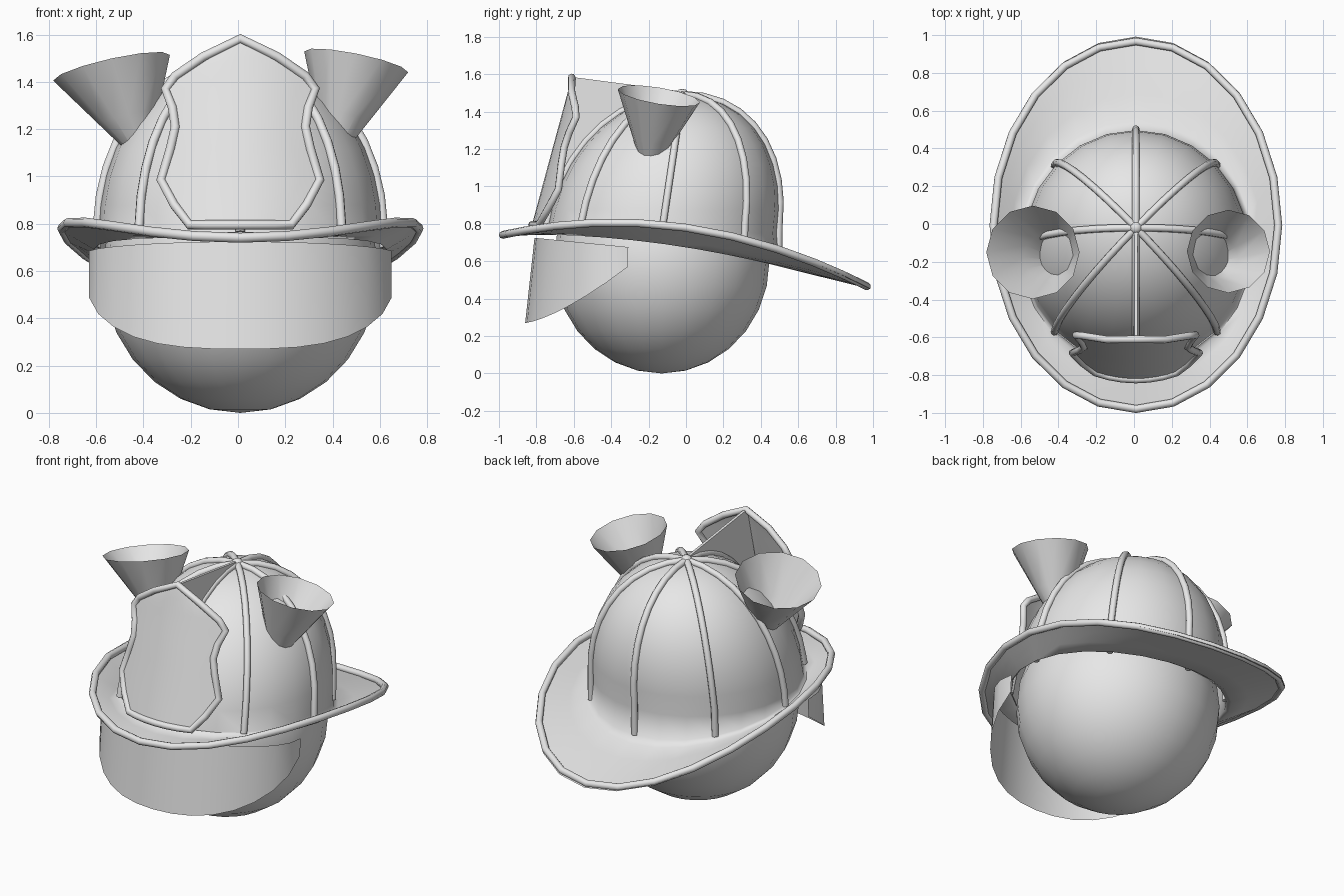
import bpy
import bmesh
from math import sin, cos, pi, radians
from mathutils import Vector

if "Cube" in bpy.data.objects:
    bpy.data.objects.remove(bpy.data.objects["Cube"])

SIDES = 24
MID = 0.01  # centre line of the helmet; the cones are uneven
GREY = (0.8, 0.8, 0.8, 1)
grey = bpy.data.materials.new("light grey")
grey.use_nodes = True
grey.diffuse_color = GREY
grey.node_tree.nodes["Principled BSDF"].inputs["Base Color"].default_value = GREY


def finish(obj, angle=40):
    obj.data.materials.clear()
    obj.data.materials.append(grey)
    bpy.ops.object.select_all(action="DESELECT")
    obj.select_set(True)
    bpy.context.view_layer.objects.active = obj
    bpy.ops.object.shade_smooth_by_angle(angle=radians(angle))
    return obj


def loft(name, rows, closed=False, angle=40):
    """Skin a list of equally long point rows."""
    bm = bmesh.new()
    grid = [[bm.verts.new(p) for p in row] for row in rows]
    n = len(rows[0])
    for a, b in zip(grid, grid[1:]):
        for i in range(n if closed else n - 1):
            j = (i + 1) % n
            bm.faces.new((a[i], a[j], b[j], b[i]))
    bmesh.ops.remove_doubles(bm, verts=bm.verts, dist=0.0005)
    bmesh.ops.recalc_face_normals(bm, faces=bm.faces)
    mesh = bpy.data.meshes.new(name)
    bm.to_mesh(mesh)
    bm.free()
    obj = bpy.data.objects.new(name, mesh)
    bpy.context.collection.objects.link(obj)
    return finish(obj, angle)


def tube(name, points, radius, closed=False):
    """Round bar along a path, turned into a mesh."""
    curve = bpy.data.curves.new(name, "CURVE")
    curve.dimensions = "3D"
    curve.bevel_depth = radius
    curve.bevel_resolution = 2
    curve.use_fill_caps = True
    spline = curve.splines.new("POLY")
    spline.points.add(len(points) - 1)
    for sp, p in zip(spline.points, points):
        sp.co = (*p, 1)
    spline.use_cyclic_u = closed
    obj = bpy.data.objects.new(name, curve)
    bpy.context.collection.objects.link(obj)
    bpy.ops.object.select_all(action="DESELECT")
    obj.select_set(True)
    bpy.context.view_layer.objects.active = obj
    bpy.ops.object.convert(target="MESH")
    return finish(bpy.context.object, 60)


def ring(fn, n=SIDES):
    return [fn(2 * pi * i / n) for i in range(n)]


# Shell shape: t runs from the foot (0) to the crown (1)
def shell(a, t, lift=0.0):
    r = max(0, 1 - t ** 2.1) ** (1 / 2.1)
    return Vector((MID + (0.6 + lift) * r * cos(a),
                   -0.13 + 0.11 * t + (0.615 + lift) * r * sin(a),
                   0.75 + (0.735 + lift) * t))


def brim_inner(a):
    s = sin(a)
    return Vector((MID + 0.6 * cos(a), -0.13 + 0.615 * s, 0.68 - 0.085 * s - 0.02 * s * s))


def brim_outer(a):
    s = sin(a)
    return Vector((MID + 0.762 * cos(a), 0.992 * s, 0.775 - 0.14 * s - 0.185 * s * s))


def brim_at(a, f):
    return brim_inner(a).lerp(brim_outer(a), f)


# Head
bpy.ops.mesh.primitive_uv_sphere_add(segments=SIDES, ring_count=14, radius=0.6,
                                     location=(MID, -0.13, 0.6))
head = bpy.context.object
head.name = "head"
head.scale = (0.97, 0.96, 1)
finish(head)

# Helmet shell flowing into the brim
levels = [sin(pi / 2 * k / 9) for k in range(9, -1, -1)]
rows = [ring(lambda a, t=t: shell(a, t)) for t in levels]
rows.append(ring(lambda a: brim_at(a, 0.03) + Vector((0, 0, 0.02))))
rows += [ring(lambda a, f=f: brim_at(a, f)) for f in (0.12, 0.4, 0.7, 1)]
loft("helmet_shell_and_brim", rows, closed=True, angle=60)

# Rounded lip lying on the brim's edge
tube("brim_lip", ring(lambda a: brim_at(a, 0.95) + Vector((0, 0, 0.01))), 0.021, closed=True)

# Ribs from the brim to the crown, and crown knob
for k in range(8):
    a = k * pi / 4
    foot = shell(a, 0, 0.008)
    foot.z = brim_inner(a).z + 0.02
    path = [foot] + [shell(a, sin(pi / 2 * (0.04 + 0.96 * i / 9)), 0.006) for i in range(10)]
    tube(f"rib_{k + 1}", path, 0.02)
bpy.ops.mesh.primitive_uv_sphere_add(segments=10, ring_count=6, radius=0.037,
                                     location=(MID, -0.02, 1.485))
knob = bpy.context.object
knob.name = "crown_knob"
finish(knob)

# Front shield: half widths by height, leaning back and bowed
outline = [(0.215, 0.795), (0.28, 0.88), (0.336, 0.985), (0.295, 1.12), (0.275, 1.21),
           (0.287, 1.29), (0.317, 1.37), (0.275, 1.425), (0.155, 1.507), (0, 1.583)]


def shield_point(x, z):
    return (MID + x, -0.825 + 0.27 * (z - 0.79) + 0.8 * x * x, z)


loft("front_shield", [[shield_point(w * k / 4, z) for k in range(-4, 5)]
                      for w, z in outline])
border = [shield_point(w, z) for w, z in outline]
border += [shield_point(-w, z) for w, z in reversed(outline[:-1])]
border += [shield_point(0.215 * k / 3, 0.795) for k in (-2, -1, 0, 1, 2)]
tube("shield_border", border, 0.02, closed=True)

# Fin joining the shield to the crown
steps = [k / 4 for k in range(5)]
for side in (-1, 1):
    x = MID + 0.008 * side
    top = [(x, -0.61 + 0.61 * f, 1.585 - 0.08 * f) for f in steps]
    foot = [(x, -0.74 + 0.74 * f, 1.05 + 0.4 * f) for f in steps]
    loft("fin_left" if side > 0 else "fin_right", [top, foot])
loft("fin_top", [[(MID + x, -0.61, 1.585), (MID + x, 0, 1.505)] for x in (-0.008, 0.008)])


# Open cones on both sides, sunk into the shell
def cone(name, tip, centre, radius, slope):
    def rim(a):
        dx, dy = radius * cos(a), radius * sin(a)
        return Vector(centre) + Vector((dx, dy, slope * dx - 0.16 * dy))
    tip = Vector(tip)
    loft(name, [ring(lambda a, f=f: tip.lerp(rim(a), f), 12) for f in (0.03, 0.5, 1)],
         closed=True)


cone("left_cone", (0.385, -0.21, 1.02), (0.5, -0.145, 1.485), 0.22, -0.2)
cone("right_cone", (-0.39, -0.2, 1.03), (-0.535, -0.15, 1.46), 0.247, 0.22)

# Curved visor with a rising lower edge
upper, lower = [], []
for k in range(17):
    a = radians(-174 + 168 * k / 16)
    x = MID + max(-0.64, min(0.64, 0.675 * cos(a)))
    s = -sin(a)
    y = -0.25 - 0.56 * s
    upper.append((x, y, 0.67 + 0.055 * s))
    lower.append((x, y - 0.05 * s, 0.27 + 0.3 * ((1 - s) / 0.9) ** 1.4))
loft("visor", [upper, lower])
